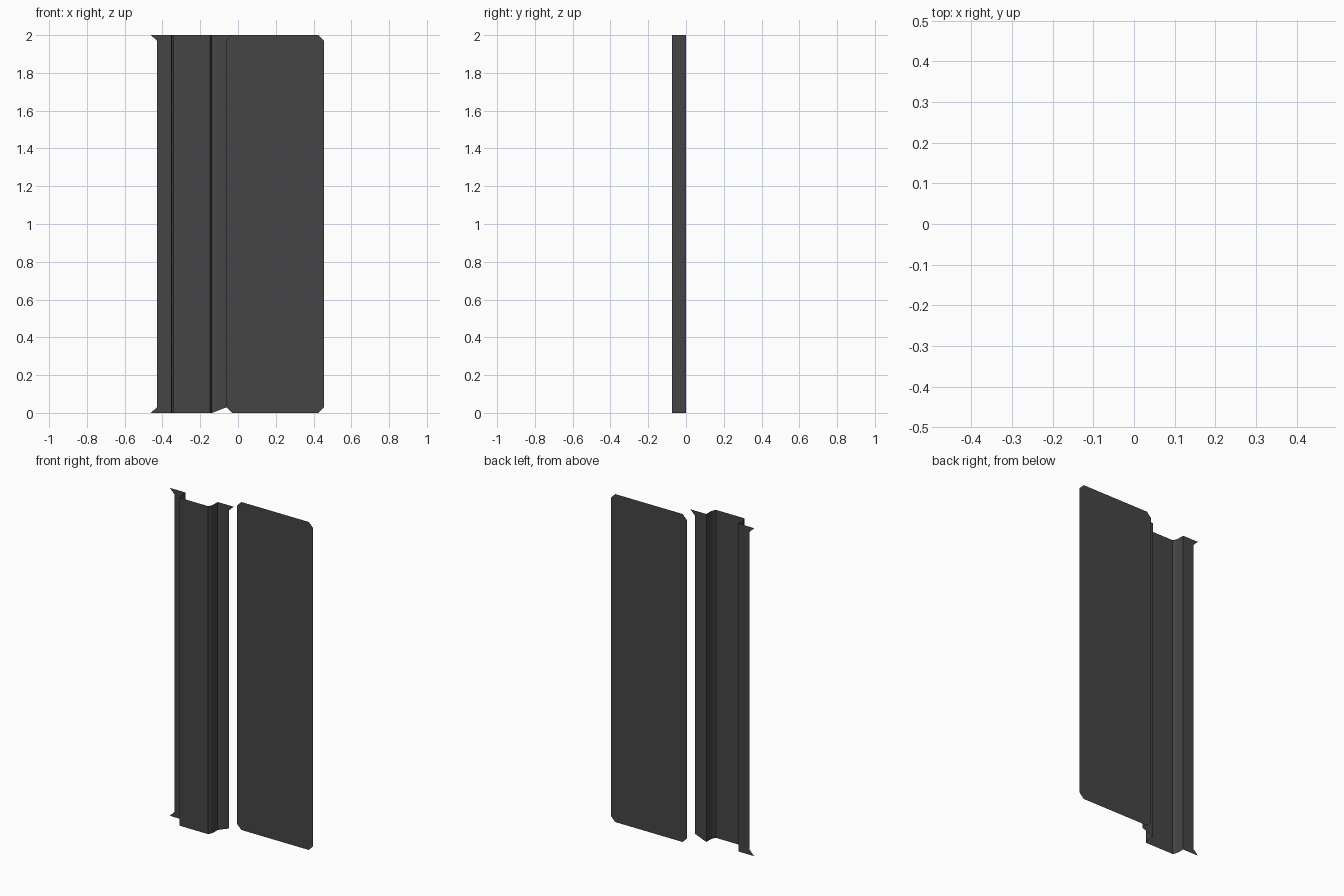
import bpy

if "Cube" in bpy.data.objects:
    bpy.data.objects.remove(bpy.data.objects["Cube"])

H = 2.0    # overall height
CUT = 0.03  # size of the corner cuts and tabs

metal = bpy.data.materials.new("dark grey metal")
metal.diffuse_color = (0.06, 0.06, 0.062, 1.0)
metal.use_nodes = True
metal.node_tree.nodes["Principled BSDF"].inputs["Base Color"].default_value = metal.diffuse_color


def make_sheet(name, verts, faces):
    mesh = bpy.data.meshes.new(name)
    mesh.from_pydata(verts, [], faces)
    mesh.materials.append(metal)
    mesh.update()
    obj = bpy.data.objects.new(name, mesh)
    bpy.context.collection.objects.link(obj)
    return obj


# flat door panel with chamfered corners, at the back
x0, x1, yb = -0.06, 0.455, 0.075
outline = [(x0 + CUT, 0), (x1 - CUT, 0), (x1, CUT), (x1, H - CUT),
           (x1 - CUT, H), (x0 + CUT, H), (x0, H - CUT), (x0, CUT)]
make_sheet("flat_panel", [(x, yb, z) for x, z in outline], [range(8)])

# folded channel: raised face with rounded folds, swept up the height
mid, half = -0.2455, 0.1085
fold = [(half, 0.0), (half, -0.035), (half - 0.003, -0.057), (half - 0.012, -0.075)]
profile = [(mid - x, y) for x, y in fold] + [(mid + x, y) for x, y in reversed(fold)]
n = len(profile)
verts = [(x, y, z) for z in (0, H) for x, y in profile]
faces = [(i, i + 1, n + i + 1, n + i) for i in range(n - 1)]
make_sheet("folded_channel", verts, faces)

# side flanges of the channel, with pointed tabs at the ends
xl, xe = mid - half, -0.43
left = [(xl, 0), (xl, H), (xe - CUT, H), (xe, H - CUT), (xe, CUT), (xe - CUT, 0)]
xr, xe = mid + half, -0.06
right = [(xr, 0), (xe, CUT), (xe, H - CUT), (xe + CUT, H), (xr, H)]
for name, pts in (("left_flange", left), ("right_flange", right)):
    make_sheet(name, [(x, 0, z) for x, z in pts], [range(len(pts))])
